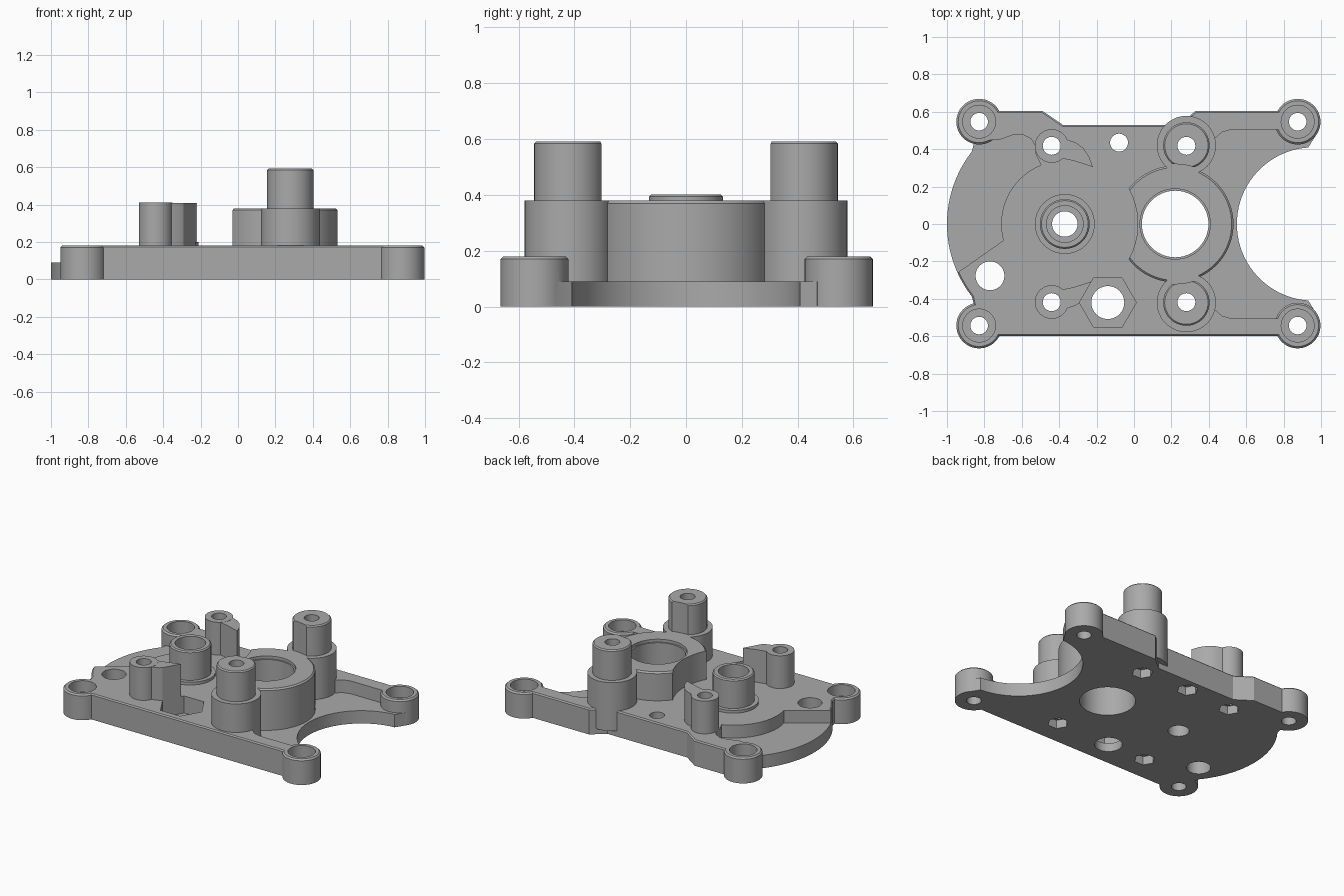
import bpy
import bmesh
from math import sin, cos, radians

cube = bpy.data.objects.get("Cube")
if cube:
    bpy.data.objects.remove(cube, do_unlink=True)


def arc(cx, cy, r, a0, a1, n):
    """Points on an arc, angles in degrees, both ends included."""
    return [(cx + r * cos(radians(a0 + (a1 - a0) * i / n)),
             cy + r * sin(radians(a0 + (a1 - a0) * i / n))) for i in range(n + 1)]


def prism(name, pts, z0, z1, chamfer=0):
    """Extrude an outline from z0 to z1, optionally chamfering the top rim."""
    bm = bmesh.new()
    low = [bm.verts.new((x, y, z0)) for x, y in pts]
    high = [bm.verts.new((x, y, z1)) for x, y in pts]
    bm.faces.new(low)
    top = bm.faces.new(high)
    for i in range(len(pts)):
        j = (i + 1) % len(pts)
        bm.faces.new((low[i], low[j], high[j], high[i]))
    bmesh.ops.recalc_face_normals(bm, faces=bm.faces[:])
    if chamfer:
        bmesh.ops.bevel(bm, geom=list(top.edges), offset=chamfer,
                        segments=1, affect='EDGES')
    mesh = bpy.data.meshes.new(name)
    bm.to_mesh(mesh)
    bm.free()
    obj = bpy.data.objects.new(name, mesh)
    bpy.context.collection.objects.link(obj)
    return obj


def cylinder(name, x, y, r, z0, z1, chamfer=0, sides=48):
    return prism(name, arc(x, y, r, 0, 360, sides)[:-1], z0, z1, chamfer)


def combine(target, other, operation):
    """Apply a boolean and discard the operand."""
    mod = target.modifiers.new("combine", 'BOOLEAN')
    mod.operation = operation
    mod.solver = 'EXACT'
    mod.object = other
    bpy.context.view_layer.objects.active = target
    bpy.ops.object.modifier_apply(modifier=mod.name)
    bpy.data.objects.remove(other, do_unlink=True)


def add(other):
    combine(plate, other, 'UNION')


def cut(other):
    combine(plate, other, 'DIFFERENCE')


TOP, LEDGE, BOSS = 0.18, 0.09, 0.38
gear = (-0.37, 0)
motor = (0.22, 0)

# Base plate: round lobe on one end, circular bite in the other
outline = [(-0.76, 0.605), (-0.49, 0.605), (-0.38, 0.53), (0.24, 0.53),
           (0.33, 0.605), (0.87, 0.605), (0.97, 0.47)]
outline += arc(0.96, 0, 0.41, 94, 266, 40)
outline += [(0.97, -0.47), (0.87, -0.6), (-0.76, -0.6), (-0.83, -0.54)]
outline += arc(*gear, 0.63, 218, 142, 32) + [(-0.83, 0.545)]
plate = prism("mounting_plate", outline, 0, TOP, 0.008)

# Lowered ledges at both ends
lobe = arc(*gear, 0.34, 195, 112, 24)
lobe += [(-0.525, 0.37), (-0.53, 0.42), (-0.55, 0.455), (-0.6, 0.48), (-0.65, 0.475),
         (-0.72, 0.45), (-0.83, 0.45), (-1.1, 0.45), (-1.1, -0.37)]
cut(prism("lobe_pocket", lobe, LEDGE, 0.5))
side = [(0.3, 0.4), (0.43, 0.455), (0.47, 0.49), (0.52, 0.505), (1.1, 0.505)]
cut(prism("bite_pocket", side + [(x, -y) for x, y in reversed(side)], LEDGE, 0.5))

# Corner screw lugs
corners = [(x, y) for x in (-0.828, 0.875) for y in (-0.543, 0.547)]
for x, y in corners:
    add(cylinder("corner_lug", x, y, 0.122, 0, TOP, 0.01))

# Large central boss, notched to clear the neighbouring gear
boss = cylinder("central_boss", *motor, 0.312, 0.05, BOSS, 0.01, 72)
combine(boss, cylinder("gear_clearance", *gear, 0.39, 0, 1, 0, 72), 'DIFFERENCE')
add(boss)

# Pair of stepped standoffs
for s in (-1, 1):
    add(cylinder("standoff_base", 0.28, s * 0.42, 0.158, 0.04, BOSS))
    post = cylinder("standoff_post", 0.28, s * 0.42, 0.124, 0.3, 0.592, 0.008)
    combine(post, cylinder("post_relief", *motor, 0.32, 0, 1, 0, 72), 'DIFFERENCE')
    add(post)

# Gear bearing boss with a low collar
add(cylinder("bearing_collar", *gear, 0.16, 0.07, 0.2))
add(cylinder("bearing_boss", *gear, 0.133, 0.06, 0.402, 0.008))

# Small posts with curved fins
fin = [(-0.43, 0.36), (-0.38, 0.35), (-0.32, 0.337), (-0.22, 0.305), (-0.24, 0.36),
       (-0.27, 0.405), (-0.31, 0.435), (-0.36, 0.452), (-0.43, 0.46)]
for s in (-1, 1):
    add(cylinder("small_post", -0.44, s * 0.417, 0.09, 0.1, 0.41))
    add(prism("post_fin", [(x, s * y) for x, y in fin], 0.11, 0.409))

# Counterbored lug holes
for x, y in corners:
    cut(cylinder("lug_hole", x, y, 0.047, -1, 1, 0, 32))
    cut(cylinder("lug_counterbore", x, y, 0.088, 0.1, 1))

# Screw holes with hexagonal nut recesses underneath
screws = [(x, s * 0.418) for x in (-0.44, 0.28) for s in (-1, 1)] + [(-0.08, 0.435)]
for x, y in screws:
    cut(cylinder("screw_hole", x, y, 0.048, -1, 1, 0, 32))
    cut(cylinder("nut_recess", x, y, 0.068, -1, 0.06, 0, 6))

# Large bores and the hexagonal top pocket
for x, y, r in ((*motor, 0.178), (*gear, 0.068), (-0.77, -0.277, 0.077),
                (-0.14, -0.42, 0.088)):
    cut(cylinder("bore", x, y, r, -1, 1, 0, 56))
cut(cylinder("motor_rim", *motor, 0.188, 0.36, 1, 0, 56))
cut(cylinder("bearing_seat", *gear, 0.098, 0.3, 1))
cut(cylinder("hex_pocket", -0.14, -0.42, 0.152, 0.06, 1, 0, 6))

# Single grey finish
grey = bpy.data.materials.new("grey")
grey.use_nodes = True
colour = (0.4, 0.4, 0.4, 1)
grey.diffuse_color = colour
grey.node_tree.nodes["Principled BSDF"].inputs["Base Color"].default_value = colour
plate.data.materials.clear()
plate.data.materials.append(grey)
for face in plate.data.polygons:
    face.material_index = 0

bpy.ops.object.select_all(action='DESELECT')
plate.select_set(True)
bpy.context.view_layer.objects.active = plate
bpy.ops.object.shade_smooth_by_angle(angle=radians(25))
